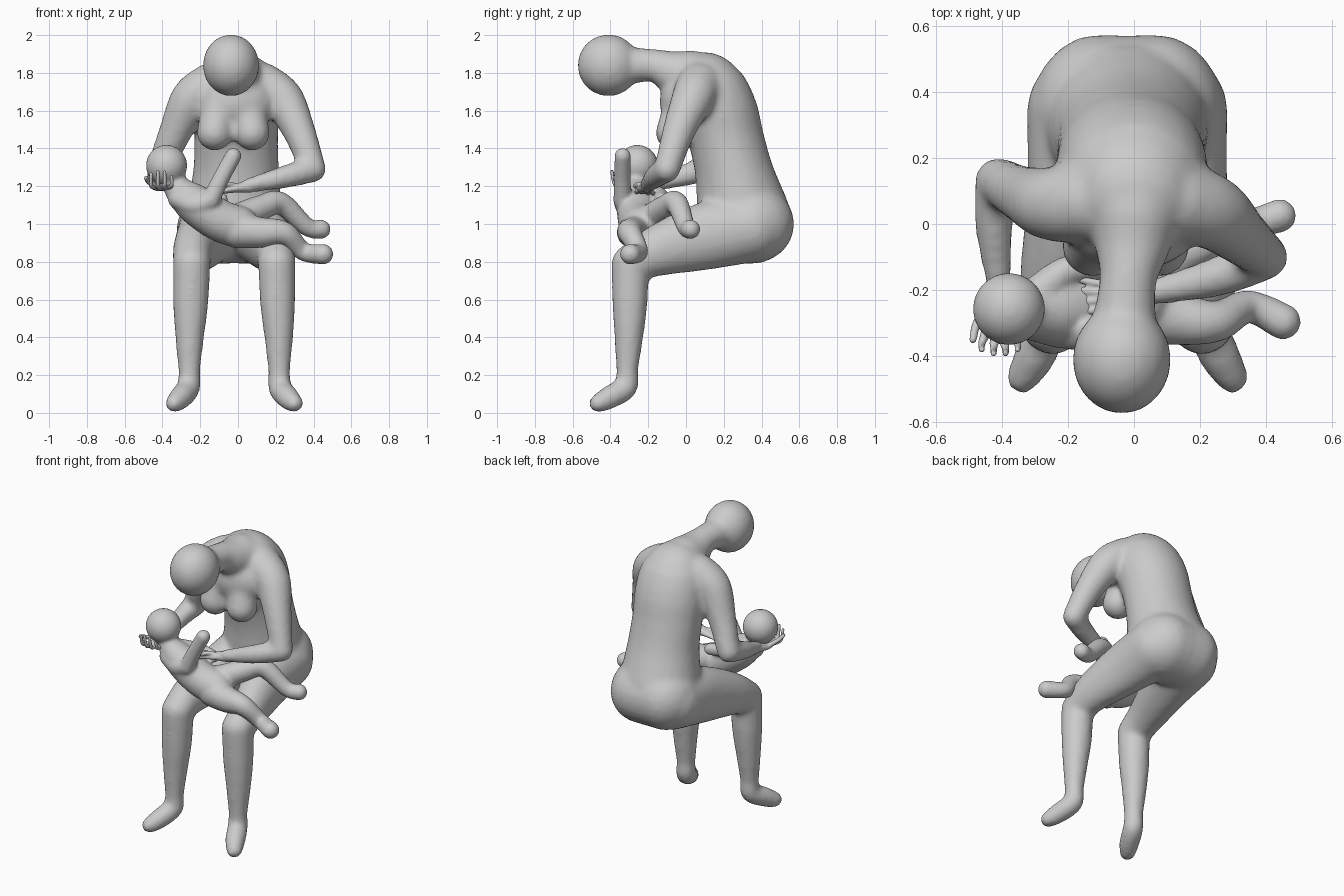
import bpy, bmesh, math
from mathutils import Matrix, Vector


def full(p):
    """Expand (x, y, z, r) to (x, y, z, rx, ry, rz)."""
    return tuple(p) if len(p) == 6 else (*p[:3], p[3], p[3], p[3])


def blob(bm, p, sub=3):
    x, y, z, rx, ry, rz = full(p)
    m = Matrix.Translation((x, y, z)) @ Matrix.Diagonal((rx, ry, rz, 1))
    bmesh.ops.create_icosphere(bm, subdivisions=sub, radius=1.0, matrix=m)


def sweep(bm, pts, sub=3):
    """Run an ellipsoid of changing size along a smooth path."""
    pts = [full(p) for p in pts]
    for i in range(len(pts) - 1):
        p0, p1 = pts[max(i - 1, 0)], pts[i]
        p2, p3 = pts[i + 1], pts[min(i + 2, len(pts) - 1)]
        length = (Vector(p2[:3]) - Vector(p1[:3])).length
        n = max(2, math.ceil(length / (0.28 * min(p1[3:] + p2[3:]))))
        for k in range(n + (i == len(pts) - 2)):
            t = k / n
            blob(bm, [0.5 * (2 * b + (c - a) * t + (2 * a - 5 * b + 4 * c - d) * t * t
                             + (3 * b - a - 3 * c + d) * t ** 3)
                      for a, b, c, d in zip(p0, p1, p2, p3)], sub)


def flip(pts, axis=-0.02):
    return [(2 * axis - p[0], *p[1:]) for p in pts]


def finish(bm, name, voxel, smooth):
    """Fuse the overlapping volumes into one smooth skin."""
    me = bpy.data.meshes.new(name)
    bm.to_mesh(me)
    bm.free()
    ob = bpy.data.objects.new(name, me)
    bpy.context.collection.objects.link(ob)
    r = ob.modifiers.new("fuse", 'REMESH')
    r.mode, r.voxel_size, r.use_smooth_shade = 'VOXEL', voxel, True
    s = ob.modifiers.new("soften", 'SMOOTH')
    s.factor, s.iterations = 0.5, smooth
    return ob


# ---- seated woman
bm = bmesh.new()
# broad seat, then torso hunched forward
sweep(bm, [(-0.105, 0.345, 1.0, 0.205, 0.229, 0.212),
           (0.065, 0.345, 1.0, 0.205, 0.229, 0.212)])
sweep(bm, [(-0.02, 0.30, 1.08, 0.255, 0.245, 0.20),
           (-0.01, 0.255, 1.28, 0.23, 0.21, 0.16),
           (-0.01, 0.21, 1.46, 0.225, 0.205, 0.15),
           (-0.005, 0.17, 1.60, 0.23, 0.213, 0.16),
           (0, 0.13, 1.70, 0.22, 0.205, 0.17),
           (0, 0.10, 1.765, 0.185, 0.175, 0.145)])
# upper chest, neck and head
blob(bm, (-0.005, -0.01, 1.645, 0.20, 0.13, 0.16))
sweep(bm, [(0, 0.03, 1.78, 0.14), (-0.005, -0.06, 1.80, 0.115),
           (-0.017, -0.16, 1.838, 0.088), (-0.03, -0.30, 1.84, 0.098)])
blob(bm, (-0.037, -0.41, 1.84, 0.149, 0.164, 0.164), 4)
# breasts
breast = [(-0.10, -0.03, 1.62, 0.095), (-0.115, -0.05, 1.55, 0.092),
          (-0.124, -0.065, 1.483, 0.096)]
sweep(bm, breast)
sweep(bm, flip(breast, -0.025))
# legs and feet
thigh = [(-0.14, 0.34, 0.98, 0.185), (-0.185, 0.10, 0.935, 0.14, 0.17, 0.18),
         (-0.235, -0.15, 0.86, 0.11, 0.12, 0.137), (-0.245, -0.295, 0.79, 0.10)]
shin = [(-0.245, -0.295, 0.79, 0.10), (-0.25, -0.297, 0.58, 0.094),
        (-0.256, -0.303, 0.40, 0.077), (-0.258, -0.312, 0.22, 0.058)]
foot = [(-0.258, -0.312, 0.22, 0.058), (-0.262, -0.32, 0.135, 0.063),
        (-0.30, -0.40, 0.085, 0.063), (-0.337, -0.464, 0.05, 0.05)]
for part in (thigh, shin, foot):
    sweep(bm, part)
    sweep(bm, flip(part))
# arms
sweep(bm, [(0.13, 0.07, 1.73, 0.125), (0.235, 0.035, 1.66, 0.113),
           (0.32, -0.035, 1.50, 0.088), (0.397, -0.10, 1.29, 0.070)])
sweep(bm, [(0.397, -0.10, 1.29, 0.070), (0.25, -0.16, 1.25, 0.061),
           (0.04, -0.21, 1.20, 0.038)])
sweep(bm, [(-0.14, 0.07, 1.73, 0.125), (-0.245, 0.06, 1.66, 0.113),
           (-0.335, 0.09, 1.48, 0.087), (-0.41, 0.13, 1.30, 0.072)])
sweep(bm, [(-0.41, 0.13, 1.30, 0.072), (-0.423, 0.0, 1.26, 0.059),
           (-0.41, -0.18, 1.21, 0.039)])
finish(bm, "woman_body", 0.017, 9)

# ---- hand under the baby's head
bm = bmesh.new()
sweep(bm, [(-0.41, -0.16, 1.215, 0.034), (-0.41, -0.24, 1.195, 0.05, 0.04, 0.022),
           (-0.405, -0.30, 1.195, 0.05, 0.03, 0.018)])
for i, (reach, tip) in enumerate(((0.0, 1.265), (0.012, 1.28), (0.012, 1.275), (0.0, 1.25))):
    x = -0.445 + 0.026 * i
    spread = x + 0.010 * (i - 1.5)
    sweep(bm, [(x, -0.31, 1.195, 0.014), (spread, -0.36 - reach, 1.205, 0.012),
               (spread, -0.38 - reach, tip, 0.010)], 2)
sweep(bm, [(-0.44, -0.25, 1.20, 0.016), (-0.475, -0.30, 1.225, 0.014),
           (-0.487, -0.35, 1.245, 0.012)], 2)
finish(bm, "cradling_hand", 0.006, 2)

# ---- hand resting on the baby
bm = bmesh.new()
sweep(bm, [(0.06, -0.205, 1.20, 0.035), (-0.03, -0.215, 1.185, 0.04, 0.042, 0.02),
           (-0.08, -0.22, 1.175, 0.03, 0.042, 0.016)])
for i in range(4):
    y = -0.255 + 0.024 * i
    sweep(bm, [(-0.09, y, 1.175, 0.013), (-0.135, y + 0.006 * (i - 1.5), 1.165, 0.012),
               (-0.175, y + 0.01 * (i - 1.5), 1.148, 0.010)], 2)
sweep(bm, [(-0.01, -0.22, 1.20, 0.016), (-0.05, -0.25, 1.21, 0.014),
           (-0.09, -0.27, 1.20, 0.012)], 2)
finish(bm, "resting_hand", 0.006, 2)

# ---- baby
bm = bmesh.new()
blob(bm, (-0.378, -0.257, 1.31, 0.109), 4)
sweep(bm, [(-0.36, -0.26, 1.24, 0.055), (-0.30, -0.265, 1.165, 0.08),
           (-0.22, -0.26, 1.10, 0.107), (-0.10, -0.25, 1.02, 0.112),
           (0.0, -0.235, 0.985, 0.112)])
# baby arms
sweep(bm, [(-0.31, -0.29, 1.135, 0.062), (-0.23, -0.32, 1.10, 0.055),
           (-0.145, -0.335, 1.125, 0.05)])
sweep(bm, [(-0.145, -0.335, 1.125, 0.05), (-0.09, -0.337, 1.24, 0.045),
           (-0.025, -0.335, 1.36, 0.044)])
sweep(bm, [(-0.29, -0.21, 1.17, 0.055), (-0.20, -0.14, 1.15, 0.045),
           (-0.09, -0.13, 1.13, 0.038)])
# baby legs
sweep(bm, [(0.0, -0.26, 0.965, 0.095), (0.12, -0.285, 0.955, 0.082),
           (0.245, -0.295, 0.95, 0.063), (0.345, -0.25, 0.855, 0.05),
           (0.45, -0.295, 0.84, 0.055)])
sweep(bm, [(0.0, -0.18, 1.03, 0.08), (0.12, -0.11, 1.085, 0.068),
           (0.225, -0.05, 1.11, 0.060), (0.365, 0.0, 0.985, 0.049),
           (0.44, 0.025, 0.972, 0.051)])
finish(bm, "baby", 0.012, 4)
